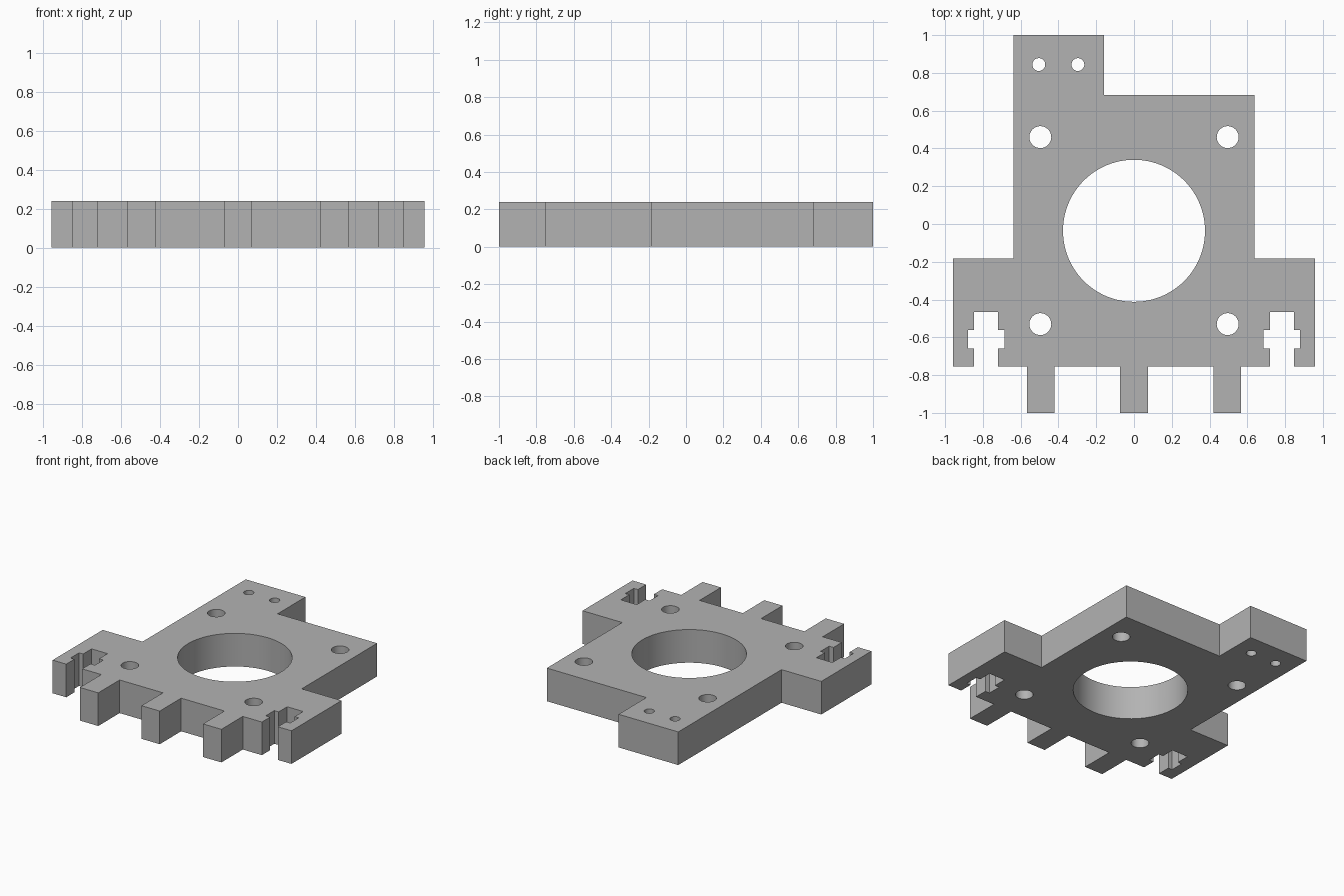
import bpy, bmesh, math
from mathutils import Matrix

cube = bpy.data.objects.get("Cube")
if cube:
    bpy.data.objects.remove(cube, do_unlink=True)

THICK = 0.24

grey = bpy.data.materials.new("plain grey")
grey.use_nodes = True
colour = (0.45, 0.45, 0.45, 1)
grey.diffuse_color = colour
grey.node_tree.nodes["Principled BSDF"].inputs["Base Color"].default_value = colour


def make_object(name, bm):
    bmesh.ops.recalc_face_normals(bm, faces=bm.faces)
    mesh = bpy.data.meshes.new(name)
    bm.to_mesh(mesh)
    bm.free()
    mesh.materials.append(grey)
    obj = bpy.data.objects.new(name, mesh)
    bpy.context.collection.objects.link(obj)
    return obj


# Tabs, nut slot and side ear, for the left half
FRONT, EDGE = -1.0, -0.755
half = [(0.073, FRONT), (0.073, EDGE), (0.42, EDGE), (0.42, FRONT),
        (0.567, FRONT), (0.567, EDGE), (0.72, EDGE), (0.72, -0.66),
        (0.685, -0.66), (0.685, -0.562), (0.72, -0.562), (0.72, -0.465),
        (0.848, -0.465), (0.848, -0.562), (0.88, -0.562), (0.88, -0.66),
        (0.848, -0.66), (0.848, EDGE), (0.957, EDGE), (0.957, -0.182),
        (0.638, -0.182)]
# Stepped back edge with the raised corner tab
back = [(0.638, 0.682), (-0.16, 0.682), (-0.16, 1.0), (-0.638, 1.0)]
outline = half + back + [(-x, y) for x, y in reversed(half)]

bm = bmesh.new()
face = bm.faces.new([bm.verts.new((x, y, 0)) for x, y in outline])
result = bmesh.ops.extrude_face_region(bm, geom=[face])
top = [v for v in result["geom"] if isinstance(v, bmesh.types.BMVert)]
bmesh.ops.translate(bm, verts=top, vec=(0, 0, THICK))
plate = make_object("mounting_plate", bm)

# Round holes: centre bore, four screw holes, two small tab holes
holes = [(0, -0.036, 0.376, 96)]
holes += [(x, y, 0.058, 48) for x in (-0.496, 0.496) for y in (-0.53, 0.46)]
holes += [(x, 0.844, 0.034, 32) for x in (-0.504, -0.297)]
bm = bmesh.new()
for x, y, radius, sides in holes:
    bmesh.ops.create_cone(bm, cap_ends=True, segments=sides, radius1=radius,
                          radius2=radius, depth=THICK * 2,
                          matrix=Matrix.Translation((x, y, THICK / 2)))
cutter = make_object("hole_cutter", bm)
cutter.hide_render = True

cut = plate.modifiers.new("holes", "BOOLEAN")
cut.operation = "DIFFERENCE"
cut.solver = "EXACT"
cut.object = cutter

bpy.ops.object.select_all(action="DESELECT")
plate.select_set(True)
bpy.context.view_layer.objects.active = plate
bpy.ops.object.modifier_apply(modifier=cut.name)
bpy.data.objects.remove(cutter, do_unlink=True)
bpy.ops.object.shade_smooth_by_angle(angle=math.radians(30))
